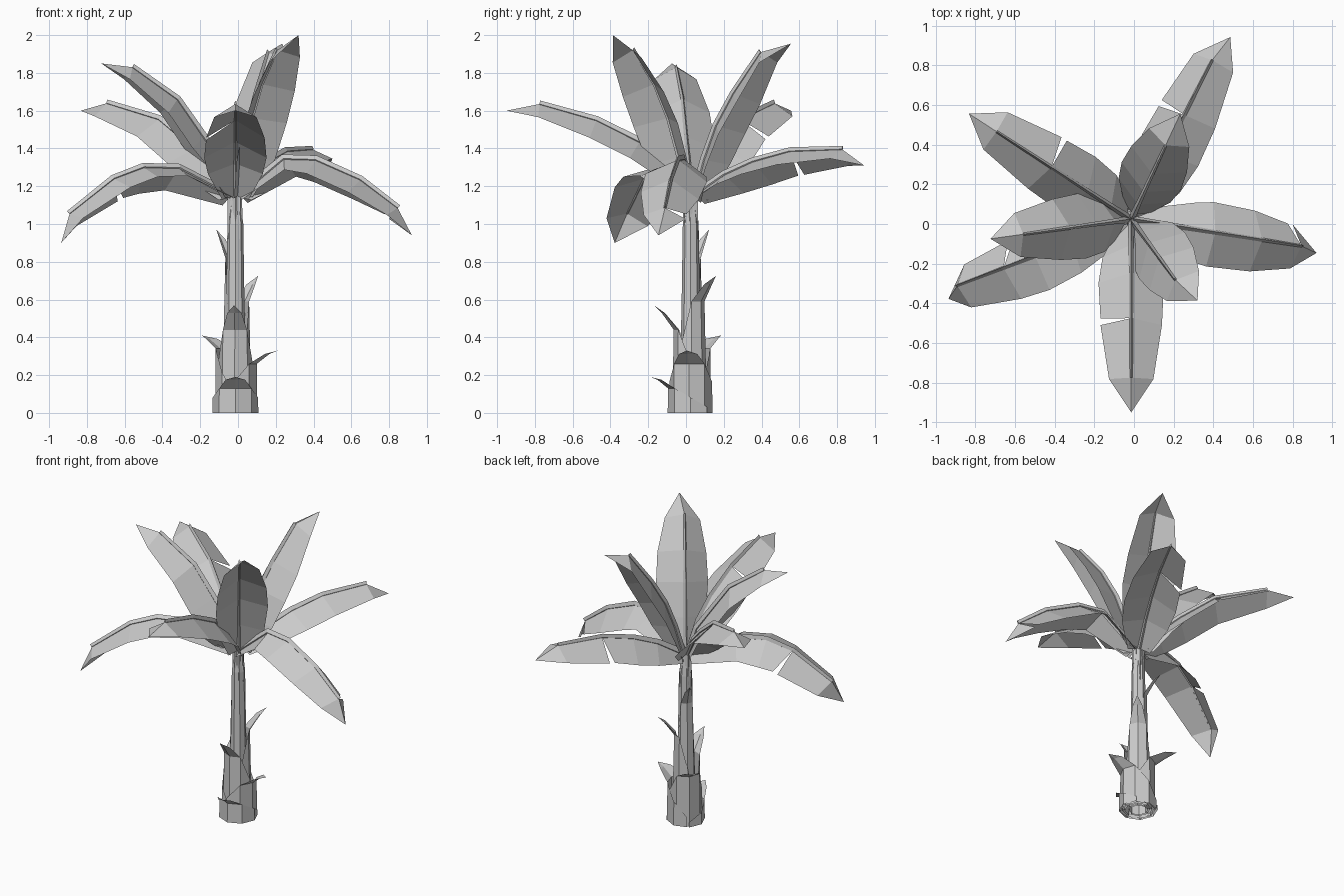
import bpy, bmesh
from math import sin, cos, pi, radians
from mathutils import Vector

cube = bpy.data.objects.get("Cube")
if cube:
    bpy.data.objects.remove(cube)

grey = bpy.data.materials.new("plain grey")
grey.use_nodes = True
GREY = (0.6, 0.6, 0.6, 1)
grey.diffuse_color = GREY
grey.node_tree.nodes["Principled BSDF"].inputs["Base Color"].default_value = GREY

CENTRE = Vector((-0.014, 0.025, 0))


def finish(name, bm):
    mesh = bpy.data.meshes.new(name)
    bm.to_mesh(mesh)
    bm.free()
    mesh.materials.append(grey)
    obj = bpy.data.objects.new(name, mesh)
    bpy.context.collection.objects.link(obj)


def skin(bm, rings, closed=True):
    """Join successive rows of points with quads."""
    rows = [[bm.verts.new(p) for p in ring] for ring in rings]
    for a, b in zip(rows, rows[1:]):
        n = len(a)
        for i in range(n if closed else n - 1):
            j = (i + 1) % n
            bm.faces.new((a[i], a[j], b[j], b[i]))
    return rows


def polar(radius, angle, z):
    return CENTRE + Vector((radius * cos(angle), radius * sin(angle), z))


# Central stem
bm = bmesh.new()
rows = skin(bm, [[polar(r, 2 * pi * i / 8, z) for i in range(8)]
                 for r, z in ((0.06, 0), (0.048, 0.6), (0.042, 1), (0.025, 1.14))])
bm.faces.new(rows[-1])
finish("stem", bm)


def sheath(name, heading, bottom, radius, rim, reach, tip):
    """Open wrap round the stem, with a broad flap peeling away at its top."""
    bm = bmesh.new()
    heading = radians(heading)
    low, high = [], []
    for i in range(-3, 4):
        drop = max(0, abs(i) - 1) / 2
        angle = heading + i * pi / 4
        low.append(polar(bottom, angle, 0))
        high.append(polar(radius, angle, max(0.03, rim * (1 - 0.75 * drop))))
    root = skin(bm, [low, high], closed=False)[1][2:5]
    # flap
    point = polar(reach, heading, tip)
    ridge = root[1].co.lerp(point, 0.6) + Vector((0, 0, 0.01))
    bend = [bm.verts.new(ridge + (v.co - root[1].co) * 0.6) for v in root]
    end = bm.verts.new(point)
    for i in (0, 1):
        bm.faces.new((root[i], root[i + 1], bend[i + 1], bend[i]))
        bm.faces.new((bend[i], bend[i + 1], end))
    finish(name, bm)


# heading, bottom radius, rim radius, rim height, flap reach, flap height
SHEATHS = [
    (-90, 0.122, 0.12, 0.13, 0.215, 0.19),
    (-5, 0.115, 0.114, 0.26, 0.226, 0.33),
    (138, 0.106, 0.104, 0.34, 0.24, 0.41),
    (-92, 0.098, 0.09, 0.44, 0.195, 0.57),
    (48, 0.086, 0.073, 0.59, 0.18, 0.725),
    (136, 0.072, 0.053, 0.82, 0.14, 0.97),
]
for i, spec in enumerate(SHEATHS):
    sheath(f"sheath_{i + 1}", *spec)


WIDTHS = (0.07, 0.145, 0.165, 0.155, 0.112)
DROOPS = (0.04, 0.085, 0.1, 0.1, 0.07)


def leaf(name, heading, roll, tear, profile):
    """Folded blade along an arched midrib; tear is the split station, signed by side."""
    heading, roll = radians(heading), radians(roll)
    out = Vector((cos(heading), sin(heading), 0))
    across = Vector((-sin(heading), cos(heading), 0))
    path = [polar(r, heading, z) for r, z in [(0.025, 1.15)] + profile]
    spine, tip = path[:-1], path[-1] + across * sin(roll) * 0.165
    tangents = [(path[min(i + 1, 5)] - path[max(i - 1, 0)]).normalized() for i in range(5)]
    upright = [t.cross(across).normalized() for t in tangents]
    normals = [n * cos(roll) - across * sin(roll) for n in upright]
    sides = [across * cos(roll) + n * sin(roll) for n in upright]

    # blade
    bm = bmesh.new()
    ridge = [bm.verts.new(p) for p in spine]
    end = bm.verts.new(tip)
    for s in (-1, 1):
        edge = [p - n * d + side * s * w
                for p, n, side, d, w in zip(spine, normals, sides, DROOPS, WIDTHS)]
        near = [bm.verts.new(p) for p in edge]
        far = list(near)
        if s * tear > 0:
            k = abs(tear)
            near[k] = bm.verts.new(edge[k] - tangents[k] * 0.035)
        for i in range(4):
            quad = [ridge[i], ridge[i + 1], near[i + 1], far[i]]
            bm.faces.new(quad if s < 0 else quad[::-1])
        last = [ridge[4], end, far[4]]
        bm.faces.new(last if s < 0 else last[::-1])
    finish(name, bm)

    # stalk and midrib
    bm = bmesh.new()
    points = [polar(0.03, heading, 0.92)] + spine
    ups, flanks = [-out] + normals, [across] + sides
    sizes = (0.012, 0.017, 0.014, 0.012, 0.01, 0.007)
    rings = [[p + f * w, p + n * (w + 0.012), p - f * w, p - n * w]
             for p, n, f, w in zip(points, ups, flanks, sizes)]
    rows = skin(bm, rings)
    bm.faces.new(rows[0][::-1])
    bm.faces.new(rows[-1])
    finish(name + "_midrib", bm)


# heading, roll, tear, (distance out, height) along the midrib to the tip
LEAVES = {
    "back_leaf": (63, -10, 3, [(.2, 1.26), (.37, 1.33), (.59, 1.385), (.9, 1.395), (1.045, 1.31)]),
    "left_leaf": (-9, -8, 4, [(.26, 1.345), (.43, 1.34), (.67, 1.235), (.87, 1.085), (.95, .94)]),
    "tall_front_leaf": (-54, 10, 0, [(.08, 1.35), (.15, 1.56), (.24, 1.74), (.38, 1.92), (.53, 2)]),
    "front_leaf": (-90, 0, -3, [(.13, 1.32), (.27, 1.435), (.5, 1.55), (.8, 1.635), (.975, 1.6)]),
    "low_right_leaf": (201, 16, -3, [(.32, 1.295), (.52, 1.3), (.69, 1.24), (.94, 1.055), (1.005, .9)]),
    "right_leaf": (188, 0, 0, [(.08, 1.33), (.17, 1.46), (.31, 1.66), (.55, 1.83), (.717, 1.85)]),
    "back_right_leaf": (147, 0, -3, [(.12, 1.28), (.26, 1.4), (.48, 1.555), (.81, 1.64), (.976, 1.6)]),
    "tall_back_leaf": (65, 0, 0, [(.08, 1.34), (.15, 1.52), (.25, 1.69), (.41, 1.91), (.586, 1.955)]),
}
for name, spec in LEAVES.items():
    leaf(name, *spec)
